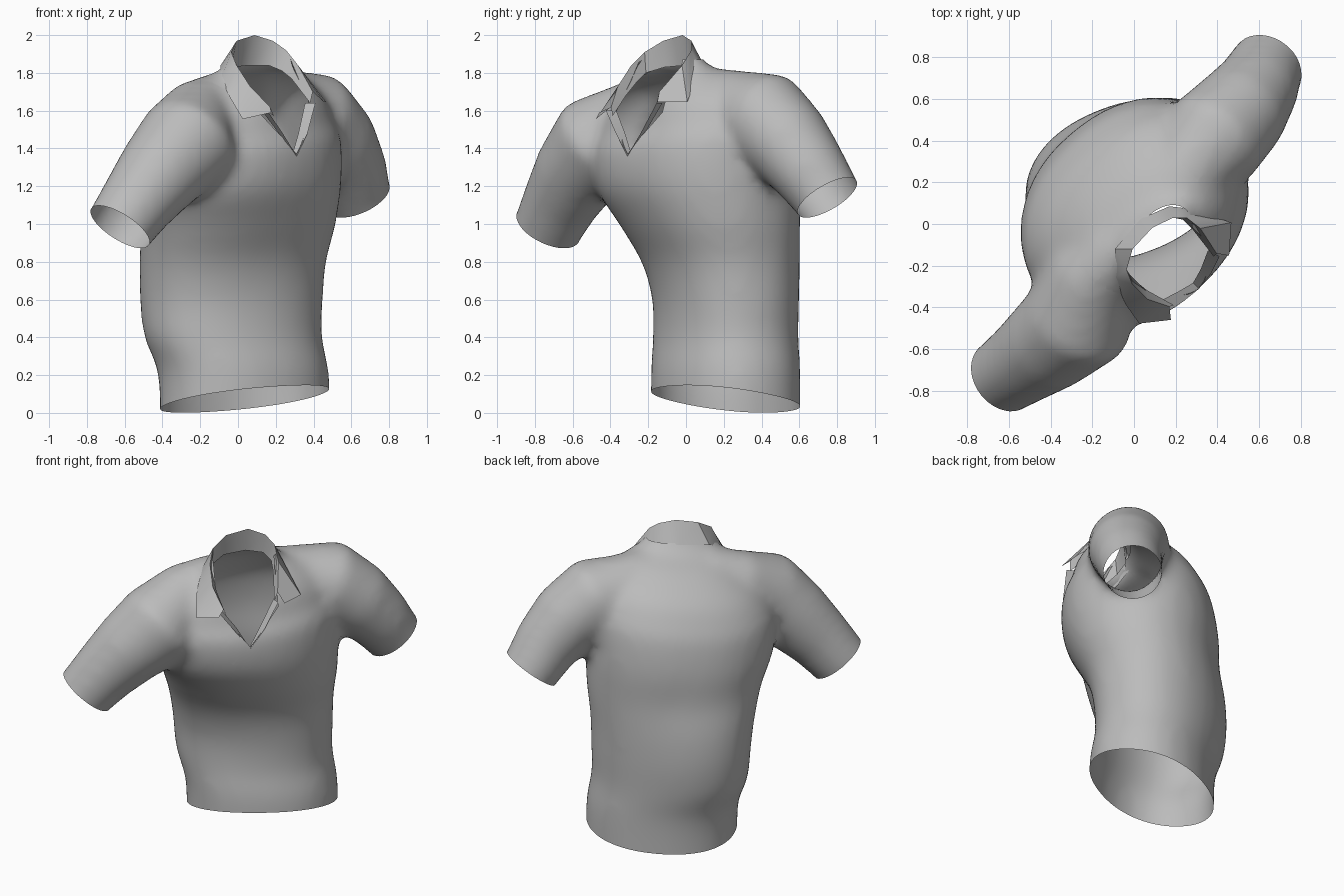
import bpy, bmesh, math
from mathutils import Vector, Matrix

cube = bpy.data.objects.get("Cube")
if cube:
    bpy.data.objects.remove(cube, do_unlink=True)

fabric = bpy.data.materials.new("grey_fabric")
fabric.use_nodes = True
GREY = (0.5, 0.5, 0.5, 1)
fabric.diffuse_color = GREY
fabric.node_tree.nodes["Principled BSDF"].inputs["Base Color"].default_value = GREY

R = math.sqrt(0.5)
SIDE = Vector((R, R, 0))       # towards the wearer's left
FRONT = Vector((R, -R, 0))     # the way the chest faces


def body(u, v, z):
    """Point from wearer axes: sideways, forwards, up."""
    return SIDE * u + FRONT * v + Vector((0, 0, z))


def make_object(name, bm, angle=50):
    mesh = bpy.data.meshes.new(name)
    bm.to_mesh(mesh)
    bm.free()
    mesh.materials.append(fabric)
    obj = bpy.data.objects.new(name, mesh)
    bpy.context.collection.objects.link(obj)
    bpy.ops.object.select_all(action='DESELECT')
    obj.select_set(True)
    bpy.context.view_layer.objects.active = obj
    bpy.ops.object.shade_smooth_by_angle(angle=math.radians(angle))
    return obj


def loft(bm, rings, closed=True):
    """Bridge rows of points; closed rows become a capped tube."""
    rows = [[bm.verts.new(p) for p in ring] for ring in rings]
    n = len(rows[0])
    for low, high in zip(rows, rows[1:]):
        for i in range(n if closed else n - 1):
            j = (i + 1) % n
            bm.faces.new((low[i], low[j], high[j], high[i]))
    if closed:
        bm.faces.new(rows[0][::-1])
        bm.faces.new(rows[-1])


def turn(n):
    return [2 * math.pi * i / n for i in range(n)]


def flowing(rows, steps=4):
    """Ease smoothly between rows of numbers."""
    rows = [Vector(r) for r in rows]
    out = []
    for i in range(len(rows) - 1):
        a, b, c, d = (rows[min(max(i + k, 0), len(rows) - 1)] for k in (-1, 0, 1, 2))
        for s in range(steps):
            t = s / steps
            out.append(b + (c - a) * (t / 2) + (a * 2 - b * 5 + c * 4 - d) * (t * t / 2)
                       + (b * 3 - a - c * 3 + d) * (t ** 3 / 2))
    return out + [rows[-1]]


def squared(t):
    """Slightly boxy unit oval."""
    return Vector([math.copysign(abs(w) ** 0.92, w) for w in (math.cos(t), math.sin(t))])


# Torso: height, centre x, centre y, half width, half depth, heading
TORSO = [
    (-0.15, .035, .21, .467, .36, 29), (.2, .03, .21, .467, .36, 28),
    (.4, -.025, .21, .483, .355, 23), (.6, -.035, .21, .495, .362, 21),
    (.8, -.028, .183, .508, .385, 25), (1, 0, .125, .54, .43, 34),
    (1.2, .003, .07, .575, .475, 42), (1.4, .003, .04, .585, .465, 45),
    (1.5, .0, .035, .56, .42, 45), (1.62, .02, .02, .49, .365, 45),
    (1.74, .055, -.015, .35, .25, 45), (1.82, .09, -.075, .24, .14, 45),
    (1.95, .13, -.12, .17, .1, 45),
]


def torso_ring(z, x, y, a, b, heading):
    spin = Matrix.Rotation(math.radians(heading), 3, 'Z')
    lift = 0.1 * min(max((z - 1) / 0.3, 0), 1)   # the left shoulder sits higher
    ring = []
    for t in turn(40):
        oval = squared(t)
        p = Vector((x, y, z)) + spin @ Vector((a * oval.x, b * oval.y, 0))
        p.z += lift * p.dot(SIDE)
        ring.append(p)
    return ring


# Sleeve paths: x, y, z, radius; the last point lies past the cuff
LEFT_ARM = [(.19, .14, 1.68, .16), (.27, .27, 1.61, .21), (.385, .41, 1.565, .255),
            (.51, .54, 1.43, .235), (.59, .655, 1.28, .205), (.635, .75, 1.14, .182),
            (.69, .82, 1.02, .175)]
RIGHT_ARM = [(-.06, -.09, 1.66, .16), (-.2, -.235, 1.58, .2), (-.265, -.46, 1.43, .27),
             (-.41, -.575, 1.275, .235), (-.53, -.665, 1.12, .203),
             (-.625, -.73, .985, .185), (-.705, -.79, .86, .175)]


def arm_rings(path):
    pts = [Vector(p[:3]) for p in path]
    rings = []
    for i, c in enumerate(pts):
        axis = (pts[min(i + 1, len(pts) - 1)] - pts[max(i - 1, 0)]).normalized()
        across = axis.cross(FRONT).normalized()
        depth = axis.cross(across)
        r = path[i][3]
        rings.append([c + (across * math.cos(t) + depth * math.sin(t)) * r
                      for t in turn(24)])
    return rings


# Merge torso and sleeves into one soft cloth skin
bm = bmesh.new()
loft(bm, [torso_ring(*row) for row in flowing(TORSO)])
for arm in (LEFT_ARM, RIGHT_ARM):
    loft(bm, arm_rings(arm))
bmesh.ops.recalc_face_normals(bm, faces=bm.faces)
shell = make_object("shirt_volume", bm)
remesh = shell.modifiers.new("merge", 'REMESH')
remesh.mode = 'VOXEL'
remesh.voxel_size = 0.03
soften = shell.modifiers.new("soften", 'SMOOTH')
soften.factor = 0.5
soften.iterations = 14
graph = bpy.context.evaluated_depsgraph_get()
merged = bpy.data.meshes.new_from_object(shell.evaluated_get(graph))
bm = bmesh.new()
bm.from_mesh(merged)
bpy.data.objects.remove(shell, do_unlink=True)


def slice_skin(point, normal, rule, clear=False):
    faces = [f for f in bm.faces if rule(f.calc_center_median())]
    geom = set(faces)
    for f in faces:
        geom.update(f.verts)
        geom.update(f.edges)
    bmesh.ops.bisect_plane(bm, geom=list(geom), plane_co=point, plane_no=normal,
                           dist=1e-5, clear_outer=clear)


# Open the hem, higher at the front
slice_skin(body(0, 0, 0.098), FRONT * 0.195 - Vector((0, 0, 1)),
           lambda c: c.z < 0.5, clear=True)
# Open both cuffs
for arm, sign in ((LEFT_ARM, 1), (RIGHT_ARM, -1)):
    cuff = Vector(arm[-2][:3])
    slice_skin(cuff, Vector(arm[-1][:3]) - cuff,
               lambda c: c.dot(SIDE) * sign > 0.7, clear=True)

# Open the neck with a V at the front
V_LOW, V_RISE, NECK_HALF, NECK_BACK = 1.37, 1.2, 0.185, 0.07


def near_neck(c):
    return c.z > 1.25 and c.dot(FRONT) > -0.1 and abs(c.dot(SIDE)) < 0.4


slice_skin(body(0, 0, 1.87), Vector((0, 0, 1)), near_neck, clear=True)
for sign in (-1, 1):
    slice_skin(body(0, 0, V_LOW), Vector((0, 0, 1)) - SIDE * sign * V_RISE, near_neck)
    slice_skin(body(sign * NECK_HALF, 0, 0), SIDE, near_neck)
slice_skin(body(0, NECK_BACK, 0), FRONT, near_neck)


def in_opening(c):
    u = abs(c.dot(SIDE))
    return (c.z > V_LOW + V_RISE * u and u < NECK_HALF
            and c.dot(FRONT) > NECK_BACK)


bmesh.ops.delete(bm, geom=[f for f in bm.faces if in_opening(f.calc_center_median())],
                 context='FACES')
make_object("shirt_body", bm, 60)

# Collar: stand, fold and fall, from right front round the back to left front
STAND = [(-.14, .41, 1.57), (-.18, .27, 1.68), (-.19, .18, 1.75), (-.18, .12, 1.8),
         (-.1, .06, 1.83), (.04, .04, 1.84), (.14, .09, 1.84), (.18, .15, 1.81),
         (.18, .22, 1.77), (.16, .38, 1.64)]
FOLD = [(-.16, .4, 1.62), (-.21, .3, 1.73), (-.21, .2, 1.84), (-.18, .13, 1.91),
        (-.09, .08, 1.97), (.05, .075, 2), (.15, .11, 1.97), (.2, .16, 1.92),
        (.21, .24, 1.84), (.18, .38, 1.7)]
FALL = [(-.2, .45, 1.59), (-.32, .355, 1.555), (-.3, .24, 1.67), (-.25, .12, 1.77),
        (-.15, .02, 1.84), (.04, .005, 1.86), (.18, .06, 1.86), (.235, .13, 1.83),
        (.335, .325, 1.645), (.215, .43, 1.645)]
bm = bmesh.new()
loft(bm, [[body(*p) for p in row] for row in (STAND, FOLD, FALL)], closed=False)
make_object("collar", bm, 35)

# Placket facings folded inside the V
for name, top in (("right_placket", (-.19, .41, 1.6)), ("left_placket", (.18, .4, 1.64))):
    u, v, z = top
    bm = bmesh.new()
    loft(bm, [[body(u, v, z), body(u / 2, .43, 1.48), body(0, .44, 1.36)],
              [body(u * .9, v - .06, z), body(u * .4, .38, 1.48), body(0, .4, 1.35)]],
         closed=False)
    make_object(name, bm, 30)
